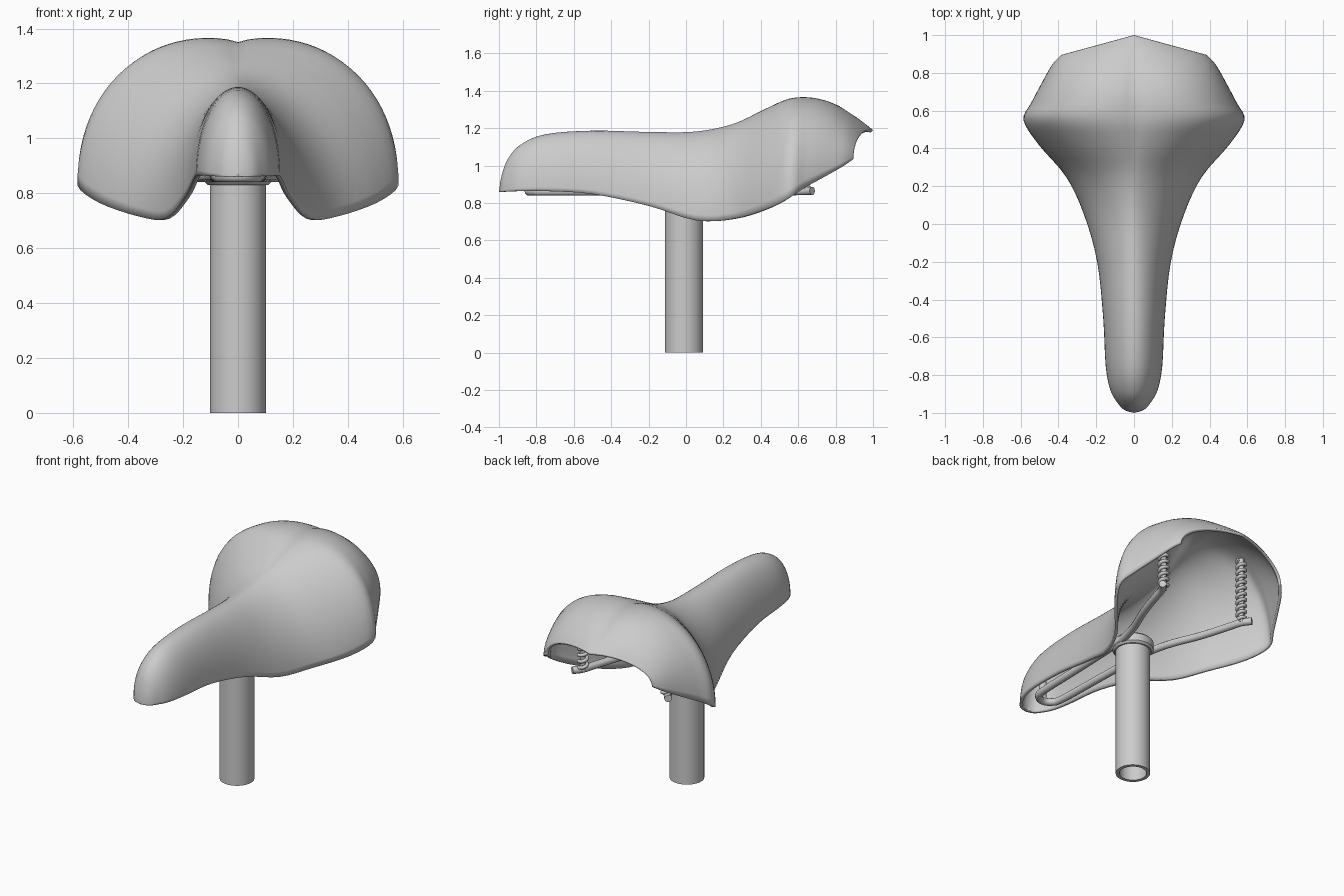
import bpy, bmesh, math
from mathutils import Vector

if "Cube" in bpy.data.objects:
    bpy.data.objects.remove(bpy.data.objects["Cube"])

# Saddle stations: centre y, centre z, edge x, edge y, edge z, lobe height, side flare
STATIONS = [
    (-1.00, 0.86, 0.00, -1.00, 0.86, 0, 1),
    (-.985, 0.95, 0.05, -.985, 0.86, 0, 1),
    (-0.95, 1.04, 0.085, -0.95, 0.862, 0, 1),
    (-0.88, 1.115, 0.125, -0.88, 0.864, 0, 1),
    (-0.75, 1.168, 0.15, -0.75, 0.864, 0, 1),
    (-0.50, 1.187, 0.163, -0.50, 0.848, 0, 1),
    (-0.20, 1.18, 0.195, -0.20, 0.785, 0, 1.1),
    (0.05, 1.182, 0.265, 0.05, 0.708, 0, 1.25),
    (0.25, 1.222, 0.36, 0.25, 0.715, .005, 1.25),
    (0.42, 1.295, 0.505, 0.42, 0.765, .03, 1.1),
    (0.55, 1.343, 0.585, 0.55, 0.828, .05, 1),
    (0.68, 1.348, 0.545, 0.64, 0.885, .05, 1),
    (0.80, 1.318, 0.492, 0.74, 0.94, .045, 1),
    (0.90, 1.262, 0.448, 0.82, 0.985, .035, 1),
    (0.96, 1.222, 0.42, 0.86, 1.01, .025, 1),
    (1.00, 1.19, 0.385, 0.895, 1.035, .01, 1),
]


def spline(points, steps):
    """Catmull-Rom interpolation of tuples."""
    p = [points[0]] + list(points) + [points[-1]]
    out = []
    for i in range(1, len(p) - 2):
        for s in range(steps):
            t = s / steps
            out.append([0.5 * (2 * b + (c - a) * t + (2 * a - 5 * b + 4 * c - d) * t * t
                               + (3 * b - a - 3 * c + d) * t ** 3)
                        for a, b, c, d in zip(*p[i - 1:i + 3])])
    return out + [list(points[-1])]


def finish(name, bm, angle=40):
    mesh = bpy.data.meshes.new(name)
    bm.to_mesh(mesh)
    bm.free()
    obj = bpy.data.objects.new(name, mesh)
    bpy.context.collection.objects.link(obj)
    bpy.ops.object.select_all(action='DESELECT')
    obj.select_set(True)
    bpy.context.view_layer.objects.active = obj
    bpy.ops.object.shade_smooth_by_angle(angle=math.radians(angle))
    return obj


def pipe(name, points, radius, res=3):
    cu = bpy.data.curves.new(name, 'CURVE')
    cu.dimensions = '3D'
    cu.bevel_depth = radius
    cu.bevel_resolution = res
    cu.use_fill_caps = True
    sp = cu.splines.new('POLY')
    sp.points.add(len(points) - 1)
    for pt, co in zip(sp.points, points):
        pt.co = (*co, 1)
    sp.use_smooth = True
    obj = bpy.data.objects.new(name, cu)
    bpy.context.collection.objects.link(obj)
    return obj


def lathe(name, profile, centre, seg=48):
    """Closed (radius, z) profile spun round a vertical axis."""
    bm = bmesh.new()
    rings = [[bm.verts.new((centre[0] + r * math.cos(a), centre[1] + r * math.sin(a), z))
              for a in (2 * math.pi * k / seg for k in range(seg))] for r, z in profile]
    for i, low in enumerate(rings):
        high = rings[(i + 1) % len(rings)]
        for k in range(seg):
            n = (k + 1) % seg
            bm.faces.new((low[k], low[n], high[n], high[k]))
    bmesh.ops.recalc_face_normals(bm, faces=bm.faces)
    return finish(name, bm)


# Saddle shell: right half lofted, then mirrored and thickened
bm = bmesh.new()
N = 24
rows = []
for yc, zc, xe, ye, ze, lobe, flare in spline(STATIONS, 4):
    row = []
    for j in range(N + 1):
        t = math.pi / 2 * j / N
        u = math.sin(t) ** flare
        z = ze + (zc - ze) * math.cos(t) + lobe * max(0, math.sin(2 * t)) ** 0.75
        row.append(bm.verts.new((xe * u, yc + (ye - yc) * u, z)))
    rows.append(row)
for a, b in zip(rows, rows[1:]):
    for j in range(N):
        bm.faces.new((a[j], a[j + 1], b[j + 1], b[j]))
bmesh.ops.remove_doubles(bm, verts=bm.verts, dist=1e-4)
saddle = finish("saddle_shell", bm, 50)
mirror = saddle.modifiers.new("Mirror", 'MIRROR')
mirror.use_clip = True
solid = saddle.modifiers.new("Thickness", 'SOLIDIFY')
solid.thickness = 0.018
solid.offset = -1

# Hollow seat post and the clamp collar at its top
lathe("seat_post", [(0.102, 0), (0.102, 0.85), (0.08, 0.85), (0.08, 0)], (0, -0.01))
lathe("clamp_collar", [(0.11, 0.83), (0.122, 0.842), (0.122, 0.888), (0.11, 0.9),
                       (0.001, 0.9), (0.001, 0.83)], (0, -0.01))

# Hairpin rail running from the rear left, round the nose, to the rear right
half = [(0, -0.84, .862), (0.05, -0.815, .862), (0.075, -0.74, .862), (0.085, -0.4, .862),
        (0.10, -0.05, .862), (0.14, 0.15, .862), (0.22, 0.35, .862),
        (0.275, 0.52, .863), (0.305, 0.62, .864), (0.345, 0.675, .865)]
path = [(-x, y, z) for x, y, z in reversed(half[1:])] + half
pipe("rail", [Vector(p) for p in spline(path, 6)], 0.023)

# Rear coil springs with their core rods, up into the shell
for side, sx in (("left", -1), ("right", 1)):
    turns, seg = 10, 16
    cx, cy, z0, z1 = sx * 0.30, 0.63, 0.875, 1.28
    coil = [(cx + 0.025 * math.cos(2 * math.pi * k / seg),
             cy + 0.025 * math.sin(2 * math.pi * k / seg),
             z0 + (z1 - z0) * k / (turns * seg)) for k in range(turns * seg + 1)]
    pipe(f"spring_{side}", coil, 0.011, 2)
    pipe(f"spring_core_{side}", [(cx, cy, 0.86), (cx, cy, 1.29)], 0.018)

# Small nose bracket tying the rail to the shell
pipe("nose_bracket", [(0, -0.84, 0.86), (0, -0.84, 1.11)], 0.022)
